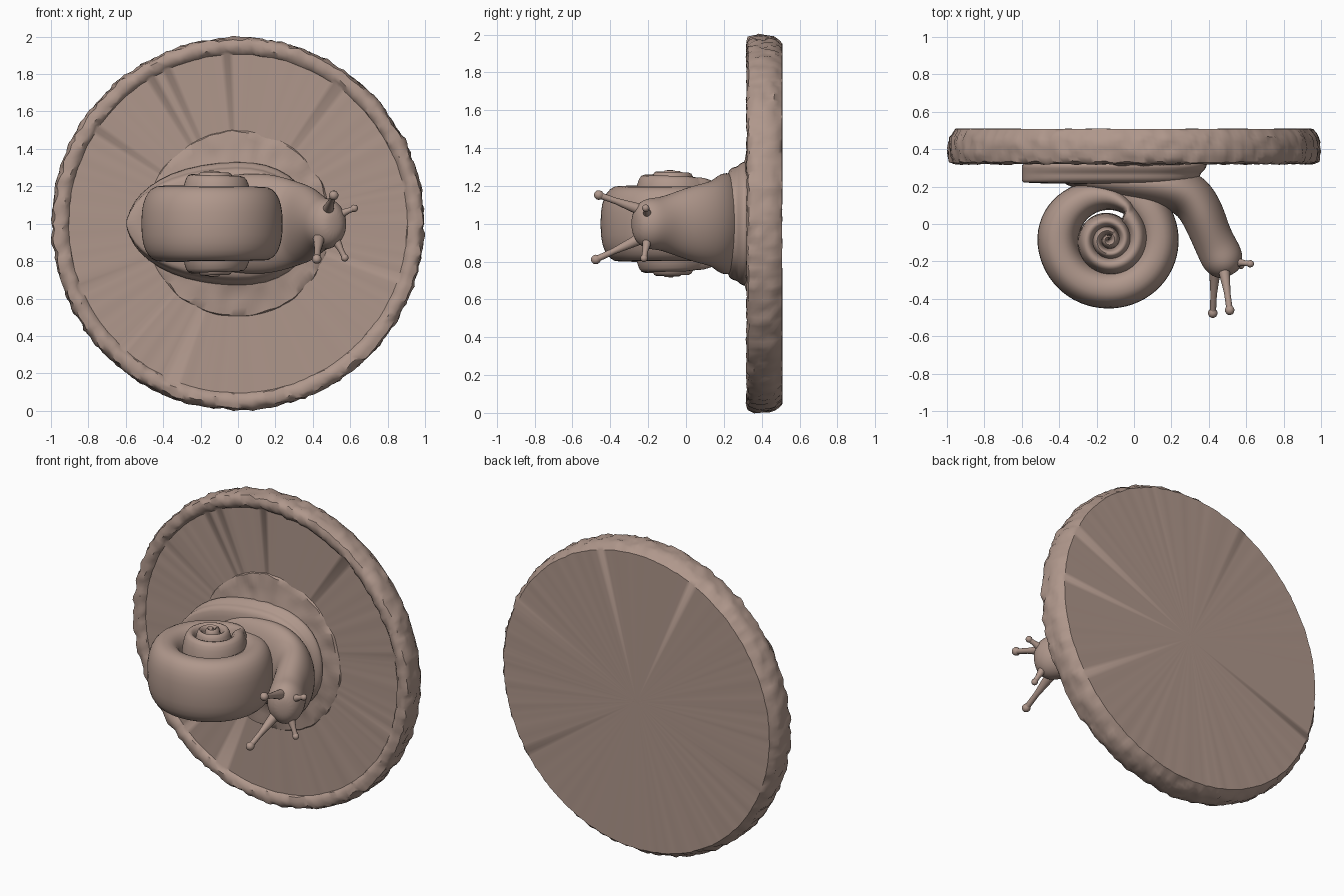
import bpy, bmesh, math
from mathutils import Vector, noise

if "Cube" in bpy.data.objects:
    bpy.data.objects.remove(bpy.data.objects["Cube"])

CLAY = bpy.data.materials.new("clay")
CLAY.diffuse_color = (0.43, 0.31, 0.26, 1)
CLAY.use_nodes = True
CLAY.node_tree.nodes["Principled BSDF"].inputs["Base Color"].default_value = CLAY.diffuse_color


def loft(name, rings, closed_ends=True, subdiv=0, angle=40):
    """Skin a list of equal-length rings into one object."""
    bm = bmesh.new()
    loops = [[bm.verts.new(p) for p in ring] for ring in rings]
    n = len(loops[0])
    for a, b in zip(loops, loops[1:]):
        for i in range(n):
            bm.faces.new((a[i], a[(i + 1) % n], b[(i + 1) % n], b[i]))
    if closed_ends:
        bm.faces.new(loops[0])
        bm.faces.new(loops[-1])
    bmesh.ops.recalc_face_normals(bm, faces=bm.faces)
    mesh = bpy.data.meshes.new(name)
    bm.to_mesh(mesh)
    bm.free()
    ob = bpy.data.objects.new(name, mesh)
    bpy.context.collection.objects.link(ob)
    mesh.materials.append(CLAY)
    if subdiv:
        mod = ob.modifiers.new("smooth", "SUBSURF")
        mod.levels = mod.render_levels = subdiv
    bpy.ops.object.select_all(action="DESELECT")
    ob.select_set(True)
    bpy.context.view_layer.objects.active = ob
    bpy.ops.object.shade_smooth_by_angle(angle=math.radians(angle))
    return ob


def lathe(name, profile, n, roughness, scale):
    """Turn (radius, y, rough amount) points about the plaque's axis."""
    rings = []
    for r, y, amount in profile:
        ring = []
        for i in range(n):
            a = 2 * math.pi * i / n
            p = Vector((r * math.cos(a), y, r * math.sin(a)))
            d = noise.noise(p * scale) * roughness * amount
            e = noise.noise(p * scale + Vector((9, 3, 5))) * roughness * amount
            ring.append(((r + d) * math.cos(a), y + e * 0.6, 1 + (r + d) * math.sin(a)))
        rings.append(ring)
    return loft(name, rings)


def interp(t, keys):
    for (t0, v0), (t1, v1) in zip(keys, keys[1:]):
        if t <= t1:
            return v0 + (v1 - v0) * max(0, t - t0) / (t1 - t0)
    return keys[-1][1]


def sweep(name, stations, n=16):
    """Ellipses (x, y, half thickness, half height) along a path in plan."""
    rings = []
    for k, (x, y, h, w) in enumerate(stations):
        p, q = stations[max(k - 1, 0)], stations[min(k + 1, len(stations) - 1)]
        t = Vector((q[0] - p[0], q[1] - p[1])).normalized()
        nx, ny = -t.y, t.x
        rings.append([(x + nx * h * math.cos(a), y + ny * h * math.cos(a), 1 + w * math.sin(a))
                      for a in (2 * math.pi * i / n for i in range(n))])
    return loft(name, rings, subdiv=2, angle=80)


# Round plaque with a rough stone rim and a shallow recess
lathe("plaque", [(0.01, 0.345, 0), (0.905, 0.345, 0.3), (0.915, 0.332, 1), (0.935, 0.321, 1),
                 (0.96, 0.321, 1), (0.983, 0.332, 1), (0.992, 0.36, 1), (0.994, 0.385, 1),
                 (0.994, 0.41, 1), (0.992, 0.44, 1), (0.985, 0.465, 1), (0.97, 0.488, 1),
                 (0.955, 0.508, 0.3), (0.01, 0.508, 0)], 240, 0.016, 22)

# Low rough mound behind the snail
lathe("mound", [(0.50, 0.35, 0.3), (0.49, 0.338, 1), (0.45, 0.332, 1), (0.41, 0.328, 1),
                (0.37, 0.322, 1), (0.33, 0.312, 1), (0.28, 0.30, 1), (0.01, 0.30, 0)],
      120, 0.018, 12)

# Flat foot: outline layers stepping in to form the skirt and ridge
outline = [(-0.60, 0.02), (-0.56, 0.12), (-0.48, 0.20), (-0.36, 0.27), (-0.2, 0.315), (0, 0.335),
           (0.15, 0.32), (0.28, 0.26), (0.35, 0.18), (0.39, 0.07)]
rings = []
for y, s in [(0.345, 1.0), (0.315, 1.01), (0.285, 0.97), (0.27, 0.91), (0.25, 0.91),
             (0.228, 0.87), (0.215, 0.76), (0.21, 0.4)]:
    top = [(x * (1 if x < 0 and s > 0.7 else s), y + 0.03 * min(0, x + 0.2) * (s - 0.9), 1 + w * s)
           for x, w in outline]
    rings.append(top + [(x, yy, 2 - z) for x, yy, z in reversed(top)])
loft("foot", rings, subdiv=1, angle=80)

# Body, neck and head bending away from the plaque
sweep("body", [(-0.40, 0.24, 0.02, 0.08), (-0.2, 0.23, 0.08, 0.24), (0.05, 0.22, 0.12, 0.28),
               (0.20, 0.20, 0.13, 0.27), (0.31, 0.15, 0.13, 0.23), (0.37, 0.05, 0.12, 0.21),
               (0.41, -0.06, 0.11, 0.17), (0.45, -0.14, 0.115, 0.14), (0.48, -0.20, 0.115, 0.14),
               (0.505, -0.25, 0.085, 0.11), (0.517, -0.275, 0.04, 0.05)])

# Coiled shell: a tall oval section swept along a spiral, same on both sides
outer = [(0, 0.025), (1, 0.07), (2, 0.135), (3, 0.225), (3.12, 0.32), (3.3, 0.385),
         (3.6, 0.365), (3.8, 0.375), (4.0, 0.37), (4.06, 0.36)]
tall = [(0, 0.285), (1, 0.28), (2, 0.272), (3, 0.25), (3.15, 0.205), (4, 0.195), (4.06, 0.18)]
rings = []
steps = 260
for k in range(steps + 1):
    t = 4.06 * k / steps
    a = math.radians(55) + 2 * math.pi * t
    soft = [interp(t + d, outer) for d in (-0.05, -0.025, 0, 0.025, 0.05)]
    ro = sum(soft) / 5
    ri = max(0.0, interp(t - 1, outer) * 0.75) if t > 1 else 0.0
    if t > 3:
        ri = 0.16
    h = sum(interp(t + d, tall) for d in (-0.05, 0, 0.05)) / 3
    mid, half = (ro + ri) / 2, (ro - ri) / 2
    ring = []
    for i in range(28):
        b = 2 * math.pi * i / 28
        c, s = math.cos(b), math.sin(b)
        r = mid + half * math.copysign(abs(c) ** 0.85, c)
        z = h * math.copysign(abs(s) ** 0.8, s)
        ring.append((-0.135 + r * math.cos(a), -0.085 + r * math.sin(a), 1 + z))
    rings.append(ring)
loft("shell", rings, angle=60)


# Tentacles with rounded tips
def tentacle(name, base, tip, r0, r1, knob):
    base, tip = Vector(base), Vector(tip)
    d = tip - base
    length = d.length
    rot = d.to_track_quat("Z", "Y")
    prof = [(0, r0), (length * 0.25, r0 * 0.8), (length * 0.6, r1), (length - knob, r1)]
    prof += [(length + knob * (math.sin(a) - 1), knob * math.cos(a))
             for a in (-0.8, -0.3, 0.2, 0.7, 1.1, 1.5)]
    loft(name, [[base + rot @ Vector((r * math.cos(2 * math.pi * i / 14),
                                      r * math.sin(2 * math.pi * i / 14), z))
                 for i in range(14)] for z, r in prof], angle=80)


tentacle("upper_eye_stalk", (0.475, -0.20, 1.06), (0.515, -0.485, 1.16), 0.035, 0.017, 0.026)
tentacle("lower_eye_stalk", (0.435, -0.20, 0.94), (0.42, -0.50, 0.80), 0.035, 0.017, 0.026)
tentacle("upper_feeler", (0.52, -0.20, 1.04), (0.64, -0.215, 1.09), 0.03, 0.015, 0.02)
tentacle("lower_feeler", (0.51, -0.20, 0.94), (0.58, -0.225, 0.80), 0.03, 0.015, 0.02)
